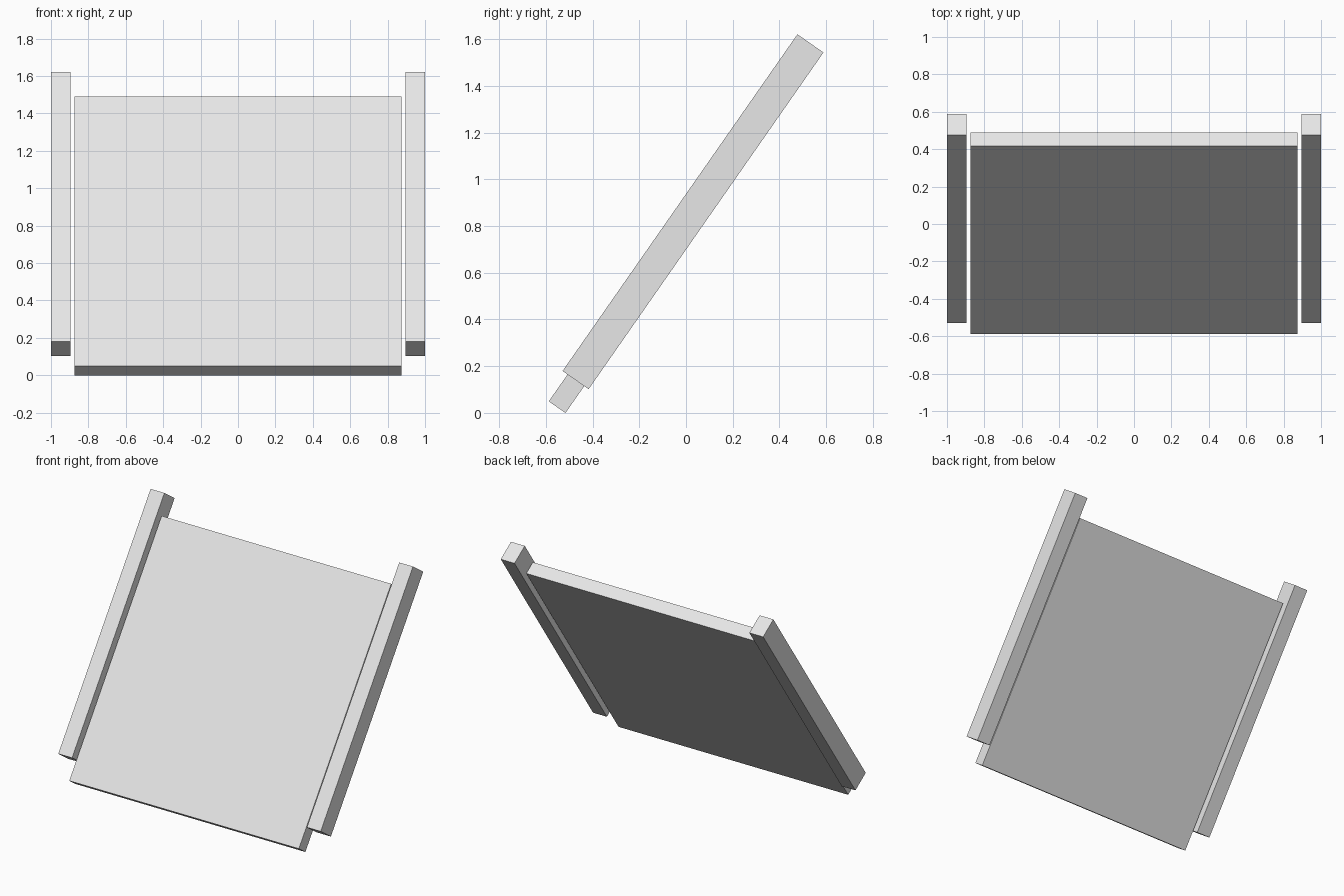
import bpy
import math

cube = bpy.data.objects.get("Cube")
if cube:
    bpy.data.objects.remove(cube, do_unlink=True)

TILT = math.radians(55.1)   # lean of the whole assembly
LENGTH = 1.757              # shared length along the slope

# One plain grey for every part
grey = bpy.data.materials.new("light_grey")
grey.use_nodes = True
colour = (0.8, 0.8, 0.8, 1)
grey.diffuse_color = colour
grey.node_tree.nodes["Principled BSDF"].inputs["Base Color"].default_value = colour


def leaning_box(name, centre, width, thickness):
    """Flat-shaded box whose long side runs up the slope."""
    bpy.ops.mesh.primitive_cube_add(size=1, location=centre, rotation=(TILT, 0, 0))
    box = bpy.context.object
    box.name = name
    box.scale = (width, LENGTH, thickness)
    box.data.materials.append(grey)
    return box


# Wide thin board, set slightly lower down the slope
leaning_box("panel", (0, -0.049, 0.745), 1.75, 0.087)

# Thicker rails on both sides, separated by a narrow gap
for side, sign in (("left", 1), ("right", -1)):
    leaning_box(side + "_rail", (sign * 0.9475, 0.03, 0.861), 0.105, 0.136)
